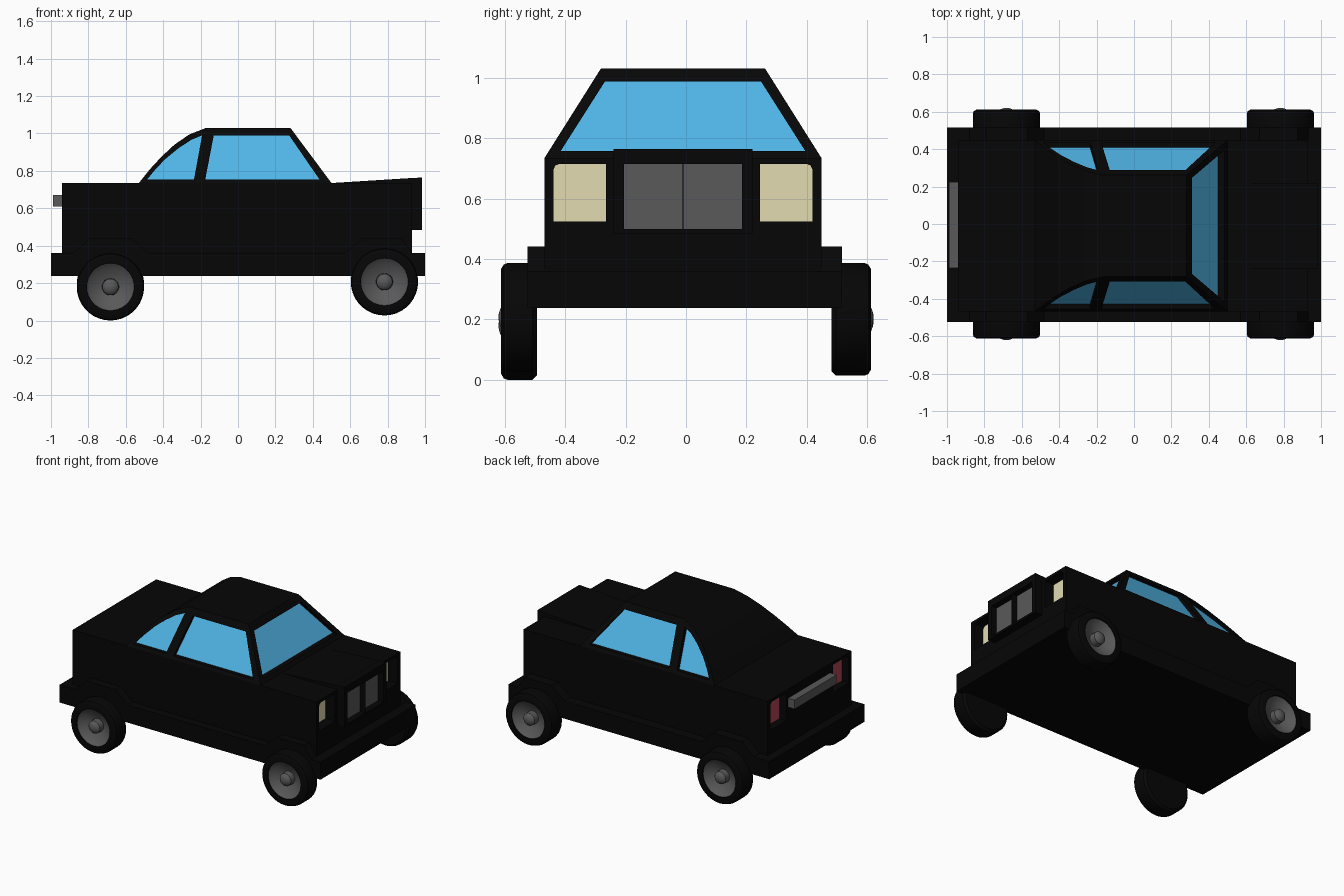
import bpy, bmesh, math
from mathutils import Vector, Matrix

if "Cube" in bpy.data.objects:
    bpy.data.objects.remove(bpy.data.objects["Cube"])


def material(name, rgb):
    m = bpy.data.materials.new(name)
    m.diffuse_color = (*rgb, 1)
    m.use_nodes = True
    m.node_tree.nodes["Principled BSDF"].inputs["Base Color"].default_value = m.diffuse_color
    return m


BLACK = material("black_paint", (0.0018, 0.0018, 0.0018))
RUBBER = material("tyre_black", (0.0018, 0.0018, 0.0018))
GLASS = material("blue_glass", (0.08, 0.46, 0.79))
GREY = material("grey_metal", (0.10, 0.10, 0.10))
CREAM = material("lamp_cream", (0.76, 0.71, 0.45))
RED = material("lamp_red", (0.44, 0.06, 0.09))


def finish(name, bm, mat):
    bmesh.ops.recalc_face_normals(bm, faces=bm.faces[:])
    me = bpy.data.meshes.new(name)
    bm.to_mesh(me)
    bm.free()
    me.materials.append(mat)
    ob = bpy.data.objects.new(name, me)
    bpy.context.collection.objects.link(ob)
    return ob


def loft(name, ring_a, ring_b, mat):
    """Solid between two matching outlines."""
    bm = bmesh.new()
    a = [bm.verts.new(p) for p in ring_a]
    b = [bm.verts.new(p) for p in ring_b]
    bm.faces.new(a)
    bm.faces.new(b[::-1])
    n = len(a)
    for i in range(n):
        j = (i + 1) % n
        bm.faces.new((a[i], a[j], b[j], b[i]))
    return finish(name, bm, mat)


def prism(name, xz, y0, y1, mat):
    return loft(name, [(x, y0, z) for x, z in xz], [(x, y1, z) for x, z in xz], mat)


def box(name, x0, x1, y0, y1, z0, z1, mat):
    return prism(name, [(x0, z0), (x1, z0), (x1, z1), (x0, z1)], y0, y1, mat)


def slab(name, yz, x0, x1, mat):
    return loft(name, [(x0, y, z) for y, z in yz], [(x1, y, z) for y, z in yz], mat)


def carve(ob, cutters):
    for c in cutters:
        c.hide_render = True
        m = ob.modifiers.new("recess", 'BOOLEAN')
        m.operation, m.solver, m.object = 'DIFFERENCE', 'EXACT', c
        bpy.context.view_layer.objects.active = ob
        bpy.ops.object.modifier_apply(modifier=m.name)
        bpy.data.objects.remove(c)


def lathe(name, profile, mat, centre, side, segs=36):
    """Spin (radius, outward distance) points about the wheel axle."""
    bm = bmesh.new()
    vs = [bm.verts.new((r, side * y, 0)) for r, y in profile]
    es = [bm.edges.new(p) for p in zip(vs, vs[1:])]
    bmesh.ops.spin(bm, geom=vs + es, cent=(0, 0, 0), axis=(0, 1, 0),
                   angle=2 * math.pi, steps=segs, use_duplicate=False)
    bmesh.ops.remove_doubles(bm, verts=bm.verts[:], dist=1e-5)
    bmesh.ops.transform(bm, matrix=Matrix.Translation(centre), verts=bm.verts[:])
    ob = finish(name, bm, mat)
    bpy.ops.object.select_all(action='DESELECT')
    ob.select_set(True)
    bpy.context.view_layer.objects.active = ob
    bpy.ops.object.shade_smooth_by_angle(angle=math.radians(35))
    return ob


YC = -0.01          # body centre line
HALF = 0.458        # body half width

# Lower body with recessed lamps at both ends, outer top corners rounded
body = box("body", -0.94, 0.93, YC - HALF, YC + HALF, 0.25, 0.735, BLACK)
lamp = [(0.255, 0.525), (0.429, 0.525), (0.429, 0.695), (0.423, 0.709), (0.409, 0.715), (0.255, 0.715)]
cuts = []
for s, tag in ((-1, "near"), (1, "far")):
    shape = [(YC + s * y, z) for y, z in lamp]
    cuts.append(slab("cut", shape, 0.855, 1.0, BLACK))
    cuts.append(slab("cut", shape, -1.0, -0.885, BLACK))
    slab("headlight_" + tag, shape, 0.85, 0.858, CREAM)
    slab("taillight_" + tag, shape, -0.888, -0.88, RED)
carve(body, cuts)

# Hood ridge and nose with two recessed grille panels
prism("hood_ridge", [(0.5, 0.73), (0.93, 0.73), (0.93, 0.762), (0.5, 0.735)],
      YC - 0.23, YC + 0.23, BLACK)
nose = prism("nose", [(0.91, 0.485), (0.985, 0.485), (0.985, 0.765), (0.91, 0.76)],
             YC - 0.23, YC + 0.23, BLACK)
cuts = []
for s, tag in ((-1, "near"), (1, "far")):
    ya, yb = sorted((YC + s * 0.001, YC + s * 0.196))
    cuts.append(box("cut", 0.94, 1.1, ya, yb, 0.5, 0.715, BLACK))
    box("grille_" + tag, 0.935, 0.943, ya, yb, 0.5, 0.715, GREY)
carve(nose, cuts)

# Skirt with side strips rising over the wheels
box("skirt", -1.0, 1.0, -0.46, 0.45, 0.238, 0.36, BLACK)
strip = [(-1, 0.238), (1, 0.238), (1, 0.36), (0.93, 0.36), (0.875, 0.442), (0.67, 0.442),
         (0.57, 0.36), (-0.48, 0.36), (-0.57, 0.442), (-0.79, 0.442), (-0.88, 0.36), (-1, 0.36)]
prism("skirt_strip_near", strip, -0.525, -0.46, BLACK)
prism("skirt_strip_far", strip, 0.448, 0.517, BLACK)

# Rear bar
box("rear_bar", -0.99, -0.935, -0.235, 0.225, 0.61, 0.672, GREY)


# Cabin with sloped sides and a curved back
def side_y(z, s, inset=0.0):
    return YC + s * (HALF - inset - (z - 0.735) / 0.295 * 0.186)


def screen_x(z):
    return 0.5 - (z - 0.735) / 0.295 * 0.22


roofline = [(-0.53, 0.735), (-0.47, 0.81), (-0.41, 0.875), (-0.34, 0.94), (-0.26, 0.995),
            (-0.17, 1.03), (0.28, 1.03), (0.5, 0.735)]
cabin = loft("cabin", [(x, side_y(z, -1), z) for x, z in roofline],
             [(x, side_y(z, 1), z) for x, z in roofline], BLACK)

# Windows: openings cut straight in, glass on the sunken face
door_glass = [(-0.175, 0.755), (0.435, 0.755), (0.275, 0.988), (-0.13, 0.988)]
quarter_glass = [(-0.485, 0.755), (-0.235, 0.755), (-0.192, 0.99), (-0.25, 0.966),
                 (-0.32, 0.92), (-0.39, 0.862), (-0.44, 0.81)]
cuts = []
for s, tag in ((-1, "near"), (1, "far")):
    for name, shape in (("door_window_", door_glass), ("quarter_window_", quarter_glass)):
        rings = [[(x, side_y(z, s, d), z) for x, z in shape] for d in (0.034, 0.03, 0.027, -0.1)]
        cuts.append(loft("cut", rings[1], rings[3], BLACK))
        loft(name + tag, rings[0], rings[2], GLASS)
shield = [(-0.405, 0.757), (0.405, 0.757), (0.258, 0.988), (-0.258, 0.988)]
rings = [[(screen_x(z) - d, YC + y, z) for y, z in shield] for d in (0.042, 0.038, 0.035, -0.1)]
cuts.append(loft("cut", rings[1], rings[3], BLACK))
loft("windscreen", rings[0], rings[2], GLASS)
carve(cabin, cuts)

# Wheels: tyre, dished rim and hub cap
rim = [(0.128, 0.607), (0.1, 0.58), (0.045, 0.56)]
cap = [(0.045, 0.55), (0.043, 0.6), (0.032, 0.613), (0.016, 0.619), (0, 0.621)]
for s, tag, rear_z, inner in ((-1, "near", 0.18, 0.493), (1, "far", 0.194, 0.482)):
    tyre = [(0, inner), (0.165, inner), (0.18, inner + 0.015), (0.18, 0.59), (0.175, 0.603),
            (0.16, 0.612), (0.127, 0.612), (0.125, 0.59)]
    for end, x, z in (("rear", -0.682, rear_z), ("front", 0.783, 0.207)):
        c = (x, 0, z)
        lathe(f"tyre_{end}_{tag}", tyre, RUBBER, c, s)
        lathe(f"rim_{end}_{tag}", rim, GREY, c, s)
        lathe(f"hub_cap_{end}_{tag}", cap, GREY, c, s, 20)
